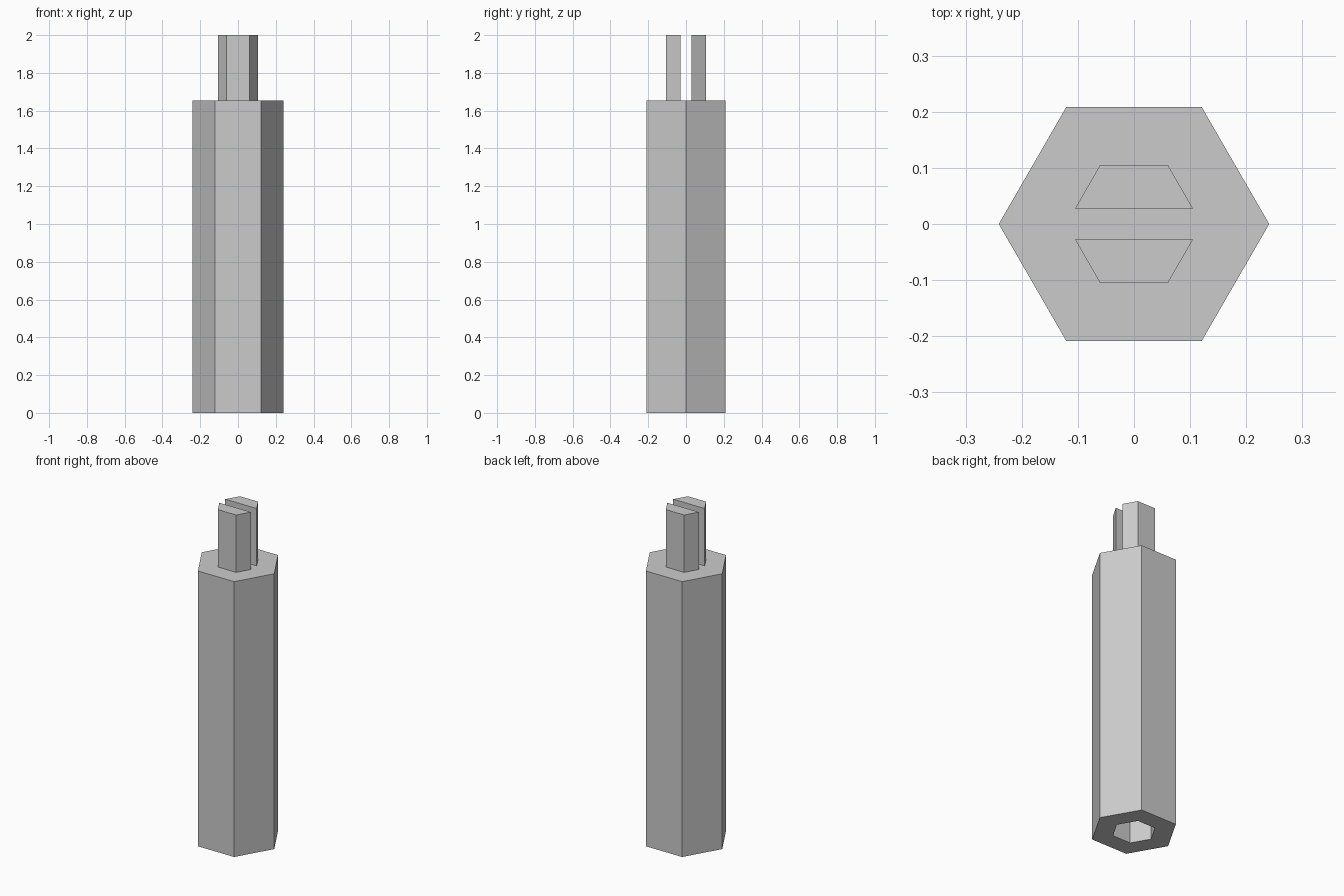
import bpy, bmesh, math

if "Cube" in bpy.data.objects:
    bpy.data.objects.remove(bpy.data.objects["Cube"], do_unlink=True)

RADIUS, SHOULDER, TOP = 0.241, 1.655, 2.0
INNER, SLOT, SOCKET = 0.121, 0.028, 0.36

grey = bpy.data.materials.new("plain grey")
grey.use_nodes = True
colour = (0.6, 0.6, 0.6, 1)
grey.diffuse_color = colour
grey.node_tree.nodes["Principled BSDF"].inputs["Base Color"].default_value = colour


def finish(name, bm):
    bmesh.ops.recalc_face_normals(bm, faces=bm.faces)
    mesh = bpy.data.meshes.new(name)
    bm.to_mesh(mesh)
    bm.free()
    mesh.materials.append(grey)
    obj = bpy.data.objects.new(name, mesh)
    bpy.context.collection.objects.link(obj)
    return obj


def hexagon(radius):
    return [(radius * math.cos(i * math.pi / 3), radius * math.sin(i * math.pi / 3))
            for i in range(6)]


def ring(bm, outline, z):
    return [bm.verts.new((x, y, z)) for x, y in outline]


def bridge(bm, a, b):
    n = len(a)
    for i in range(n):
        j = (i + 1) % n
        bm.faces.new((a[i], a[j], b[j], b[i]))


# Hexagonal body with a blind hexagonal socket in its base
bm = bmesh.new()
rings = [ring(bm, hexagon(r), z) for r, z in
         ((RADIUS, SHOULDER), (RADIUS, 0), (INNER, 0), (INNER, SOCKET))]
for lower, upper in zip(rings, rings[1:]):
    bridge(bm, lower, upper)
bm.faces.new(rings[0])
bm.faces.new(rings[-1])
finish("hexagonal_body", bm)

# Two prongs: a smaller hexagon split by a slot
half = INNER / 2
depth = INNER * math.sqrt(3) / 2
wide = INNER - SLOT / math.sqrt(3)
for name, side in (("front_prong", -1), ("back_prong", 1)):
    outline = [(-wide, side * SLOT), (wide, side * SLOT),
               (half, side * depth), (-half, side * depth)]
    bm = bmesh.new()
    low, high = ring(bm, outline, SHOULDER), ring(bm, outline, TOP)
    bridge(bm, low, high)
    bm.faces.new(low)
    bm.faces.new(high)
    finish(name, bm)
